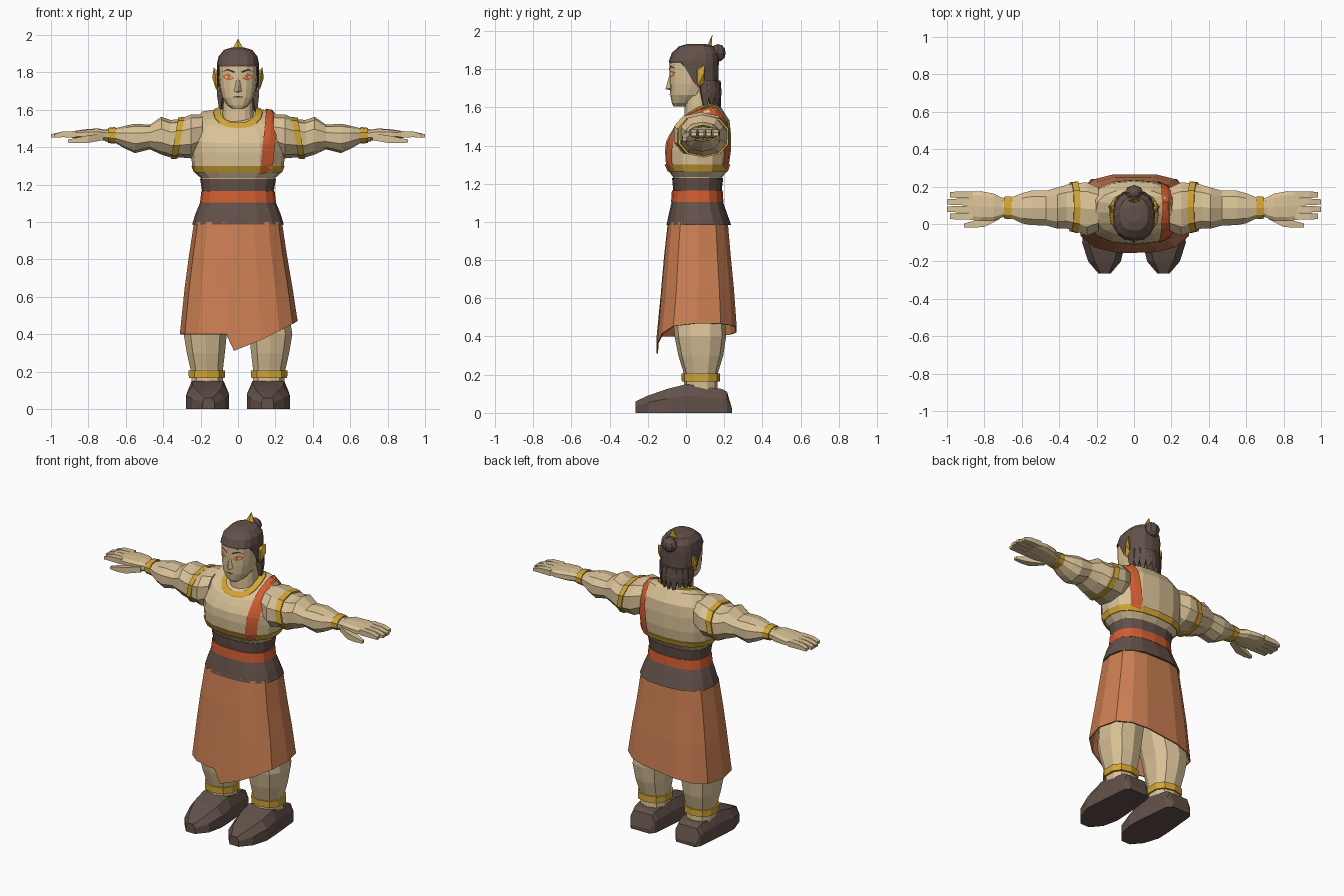
import bpy, bmesh, math
from mathutils import Vector
from mathutils.bvhtree import BVHTree


def material(name, rgb):
    m = bpy.data.materials.new(name)
    m.diffuse_color = (*rgb, 1)
    return m


SKIN = material("tan skin", (0.70, 0.54, 0.31))
BROWN = material("dark brown", (0.125, 0.082, 0.068))
CLOTH = material("terracotta cloth", (0.60, 0.21, 0.085))
ORANGE = material("bright orange", (0.64, 0.11, 0.03))
GOLD = material("gold", (0.65, 0.38, 0.035))
DARK = material("brow brown", (0.05, 0.028, 0.02))
WHITE = material("eye cream", (0.75, 0.62, 0.45))


def finish(name, bm, mat, mirror=False):
    bmesh.ops.recalc_face_normals(bm, faces=bm.faces[:])
    me = bpy.data.meshes.new(name)
    bm.to_mesh(me)
    bm.free()
    me.materials.append(mat)
    ob = bpy.data.objects.new(name, me)
    bpy.context.collection.objects.link(ob)
    if mirror:
        ob.modifiers.new("mirror", 'MIRROR')
    return ob


def loft(name, rings, mat, caps=True, mirror=False, closed=True):
    bm = bmesh.new()
    vs = [[bm.verts.new(p) for p in r] for r in rings]
    n = len(rings[0])
    for a, b in zip(vs, vs[1:]):
        for i in range(n if closed else n - 1):
            j = (i + 1) % n
            bm.faces.new((a[i], a[j], b[j], b[i]))
    if caps:
        bm.faces.new(vs[0])
        bm.faces.new(vs[-1])
    return finish(name, bm, mat, mirror)


def hull(name, pts, mat, mirror=False):
    bm = bmesh.new()
    for p in pts:
        bm.verts.new(p)
    bmesh.ops.convex_hull(bm, input=bm.verts[:])
    return finish(name, bm, mat, mirror)


def oval(a0, a1, b0, b1, n=2.5, angles=16):
    """Rounded outline between two extents; angle 0 points to -b."""
    if isinstance(angles, int):
        angles = [360 * i / angles for i in range(angles)]
    out = []
    for d in angles:
        s, c = math.sin(math.radians(d)), -math.cos(math.radians(d))
        f = lambda v: math.copysign(abs(v) ** (2 / n), v)
        out.append(((a0 + a1) / 2 + f(s) * (a1 - a0) / 2,
                    (b0 + b1) / 2 + f(c) * (b1 - b0) / 2))
    return out


def level(hw, yf, yb, zf, zb=None, xc=0, n=2.5, angles=16):
    """Horizontal ring which dips from zb at the back to zf at the front."""
    zb = zf if zb is None else zb
    return [(x, y, zb - (zb - zf) * ((yb - y) / (yb - yf)) ** 2)
            for x, y in oval(xc - hw, xc + hw, yf, yb, n, angles)]


def tree(ob):
    me = ob.data
    return BVHTree.FromPolygons([v.co for v in me.vertices],
                                [p.vertices[:] for p in me.polygons])


# torso
torso = loft("torso", [level(*r) for r in [
    (.19, -.06, .18, 1.20), (.20, -.068, .19, 1.235), (.232, -.09, .215, 1.265),
    (.245, -.105, .225, 1.30), (.252, -.11, .235, 1.37), (.255, -.105, .235, 1.42, 1.46),
    (.24, -.085, .228, 1.46, 1.53), (.205, -.062, .185, 1.495, 1.597),
    (.12, -.045, .165, 1.515, 1.61)]], SKIN)
loft("chest_band", [level(*r) for r in [
    (.236, -.096, .22, 1.265), (.25, -.112, .232, 1.30)]], GOLD)
loft("collar", [level(*r) for r in [
    (.135, -.058, .172, 1.495, 1.60), (.13, -.055, .17, 1.507, 1.615),
    (.095, -.035, .155, 1.53, 1.622)]], GOLD, caps=False)
loft("neck", [level(.085, -.01, .14, 1.48), level(.08, -.005, .14, 1.70)], SKIN)

# shoulder sash laid over the torso
body, rows = tree(torso), []
for i in range(23):
    a = math.radians(-43 + 266 * i / 22)
    d = Vector((0, -math.cos(a), math.sin(a)))
    row = []
    for k in (-1, 0, 1):
        x = .152 + .018 * (math.sin(a) + .67) + k * .033
        hit = body.ray_cast(Vector((x, .075, 1.40)) + d * .6, -d)[0]
        row.append(hit + d * .009)
    rows.append(row)
loft("shoulder_sash", rows, ORANGE, caps=False, closed=False)

# waist wrap
loft("waist_wrap_top", [level(.203, -.073, .195, 1.23), level(.19, -.066, .186, 1.155)], BROWN)
loft("waist_belt", [level(.196, -.074, .192, 1.165), level(.203, -.078, .196, 1.105)], ORANGE)
loft("waist_wrap_lower", [level(.20, -.074, .192, 1.11), level(.225, -.088, .213, 1.05),
                          level(.246, -.102, .236, .985)], BROWN)


# skirt with a slanted hem
def hem(x, y):
    if y > .06:
        return .40 + .07 * (x + .31) / .63
    if x < -.06:
        return .40
    return .31 + .16 * max(0, (x + .03) / .35) ** 1.2


ANG = [-1.7, 14, 36, 62, 90, 118, 144, 166, 194, 216, 242, 270, 298, 324, 346, 353.5]
skirt_rings = [level(hw, yf, yb, z, xc=xc, n=2.8, angles=ANG) for hw, yf, yb, z, xc in [
    (.235, -.095, .222, 1.0, 0), (.262, -.115, .238, .82, 0), (.288, -.13, .255, .65, .003)]]
skirt_rings.append([(x, y, hem(x, y)) for x, y, z in
                    level(.315, -.155, .27, 0, xc=.004, n=2.8, angles=ANG)])
skirt = loft("skirt", skirt_rings, CLOTH, caps=False)
skirt.modifiers.new("thickness", 'SOLIDIFY').thickness = .008

# legs, anklets and shoes
loft("legs", [level(hw, yf, yb, z, xc=xc, angles=10) for z, xc, hw, yf, yb in [
    (.10, .165, .085, -.01, .165), (.16, .165, .088, -.01, .165), (.21, .167, .09, -.012, .168),
    (.30, .172, .106, -.04, .195), (.40, .175, .12, -.06, .21), (.60, .14, .125, -.075, .20),
    (.99, .115, .11, -.07, .19)]], SKIN, mirror=True)
loft("anklets", [level(.1, -.022, .178, .165, xc=.167, angles=10),
                 level(.101, -.024, .178, .207, xc=.167, angles=10)], GOLD, mirror=True)
shoe = []
for y, x0, x1, z0, z1, ins in [
        (.24, .10, .23, 0, .025, .01), (.215, .075, .25, 0, .11, .02), (.19, .07, .255, 0, .125, .02),
        (.08, .06, .265, 0, .14, .02), (.0, .052, .272, .0, .15, .025), (-.10, .047, .277, 0, .125, .035),
        (-.20, .07, .245, 0, .09, .035), (-.265, .125, .19, 0, .06, .012)]:
    zm = z0 + (z1 - z0) * .6
    shoe.append([(x0, y, z0), (x1, y, z0), (x1, y, zm), (x1 - ins, y, z1),
                 (x0 + ins, y, z1), (x0, y, zm)])
loft("shoes", shoe, BROWN, mirror=True)


# arms
def cuff(x, y0, y1, z0, z1, tilt=0, n=2.3):
    return [(x - tilt * (z - 1.45), y, z) for y, z in oval(y0, y1, z0, z1, n, 10)]


loft("arms", [cuff(*r) for r in [
    (.19, -.04, .20, 1.37, 1.575), (.25, -.07, .228, 1.34, 1.575), (.31, -.045, .225, 1.345, 1.55),
    (.36, -.03, .215, 1.345, 1.545), (.41, -.03, .20, 1.36, 1.562), (.47, -.012, .182, 1.388, 1.52),
    (.55, -.01, .182, 1.368, 1.525), (.60, .0, .168, 1.39, 1.515), (.66, .03, .143, 1.425, 1.50),
    (.71, .035, .14, 1.43, 1.495)]], SKIN, mirror=True)
loft("upper_arm_bands", [cuff(.305, -.053, .233, 1.338, 1.562, .17),
                         cuff(.338, -.045, .228, 1.337, 1.558, .17)], GOLD, mirror=True)
loft("wristbands", [cuff(.655, .023, .15, 1.418, 1.508),
                    cuff(.695, .026, .148, 1.422, 1.503)], GOLD, mirror=True)

# hands
loft("palms", [cuff(*r, n=3) for r in [
    (.69, .04, .135, 1.435, 1.49), (.75, .015, .165, 1.435, 1.50),
    (.82, .012, .178, 1.44, 1.495), (.885, .022, .174, 1.45, 1.485)]], SKIN, mirror=True)
for i, tip in enumerate((.985, 1.0, 1.0, .985)):
    y = .041 + i * .0385
    loft(f"finger_{i + 1}", [[(x, y + sy * w, z + sz * h) for sy, sz in
                              ((-1, -1), (1, -1), (1, 1), (-1, 1))]
                             for x, w, z, h in ((.86, .0185, 1.469, .017), (.94, .0175, 1.468, .015),
                                                (tip, .014, 1.46, .009))], SKIN, mirror=True)
loft("thumbs", [[(x, y + sy * w, z + sz * h) for sy, sz in ((-1, -1), (1, -1), (1, 1), (-1, 1))]
                for x, y, w, z, h in ((.72, .045, .02, 1.455, .018), (.80, .01, .025, 1.443, .02),
                                      (.86, -.002, .018, 1.436, .015), (.91, -.008, .01, 1.432, .008))],
     SKIN, mirror=True)

# head
head = loft("head", [level(*r) for r in [
    (.03, -.066, .0, 1.605), (.055, -.074, .04, 1.622), (.085, -.082, .10, 1.665),
    (.098, -.085, .13, 1.72), (.104, -.086, .15, 1.78), (.106, -.087, .155, 1.83),
    (.095, -.07, .15, 1.885), (.06, -.02, .12, 1.915)]], SKIN)
hull("nose", [(0, -.082, 1.785), (.009, -.08, 1.78), (-.009, -.08, 1.78), (0, -.108, 1.695),
              (.021, -.08, 1.70), (-.021, -.08, 1.70), (0, -.08, 1.69)], SKIN)

# painted face plates that follow the head
face = tree(head)


def plate(name, outline, mat, lift, mirror=True):
    bm = bmesh.new()
    vs = []
    for x, z in outline:
        hit = face.ray_cast(Vector((x, -.5, z)), Vector((0, 1, 0)))[0]
        vs.append(bm.verts.new(hit - Vector((0, lift, 0))))
    bm.faces.new(vs)
    finish(name, bm, mat, mirror)


plate("eye_rims", [(.022, 1.768), (.045, 1.757), (.072, 1.765), (.083, 1.783), (.05, 1.793)], ORANGE, .004)
plate("eyes", [(.030, 1.771), (.045, 1.764), (.066, 1.769), (.072, 1.779), (.05, 1.785)], WHITE, .006)
plate("irises", [(.042, 1.766), (.056, 1.766), (.057, 1.784), (.043, 1.784)], ORANGE, .008)
plate("brows", [(.018, 1.795), (.055, 1.810), (.085, 1.802), (.055, 1.819), (.018, 1.805)], DARK, .005)
plate("mouth", [(-.035, 1.668), (0, 1.664), (.035, 1.668), (0, 1.673)], DARK, .005, False)

# hair cap, sideburns and hairline
cap = [[(x, y, 1.832 if y < -.012 else 1.73 if y < .05 else 1.68)
        for x, y, z in level(.111, -.088, .168, 0)]]
cap += [level(*r) for r in [(.113, -.09, .172, 1.842), (.104, -.074, .168, 1.885),
                            (.075, -.035, .145, 1.92), (.035, .01, .10, 1.932)]]
loft("hair_cap", cap, BROWN)

# loose strands over the nape
for i in range(9):
    a = math.radians(-80 + 20 * i)
    drop = (1.60, 1.575, 1.61, 1.57, 1.595)[i % 5]
    t = Vector((math.cos(a), -math.sin(a), 0))
    o = Vector((math.sin(a), math.cos(a), 0))
    rings = []
    for r, z, w, h in ((0, 1.74, .026, .018), (.008, 1.68, .023, .016), (.018, drop, .004, .004)):
        c = Vector((math.sin(a) * (.092 + r * .3), .085 + math.cos(a) * (.075 + r), z))
        rings.append([c + t * w * sx + o * h * sy for sx, sy in ((-1, -1), (1, -1), (1, 1), (-1, 1))])
    loft(f"hair_strand_{i + 1}", rings, BROWN)

# top knot and its gold ornament
bm = bmesh.new()
bmesh.ops.create_uvsphere(bm, u_segments=8, v_segments=6, radius=1)
bmesh.ops.scale(bm, vec=(.05, .04, .046), verts=bm.verts[:])
bmesh.ops.translate(bm, vec=(0, .168, 1.885), verts=bm.verts[:])
finish("hair_bun", bm, BROWN)
hull("hair_ornament", [(-.04, .12, 1.905), (.04, .12, 1.905), (0, .105, 1.91), (-.03, .135, 1.915),
                       (.03, .135, 1.915), (0, .138, 1.98)], GOLD)

# pointed gold ear pieces
hull("ear_pieces", [(.10, .055, 1.80), (.10, .07, 1.70), (.118, .06, 1.71), (.138, .092, 1.77),
                    (.13, .10, 1.825), (.122, .06, 1.79), (.115, .095, 1.73), (.10, .09, 1.80)],
     GOLD, mirror=True)
